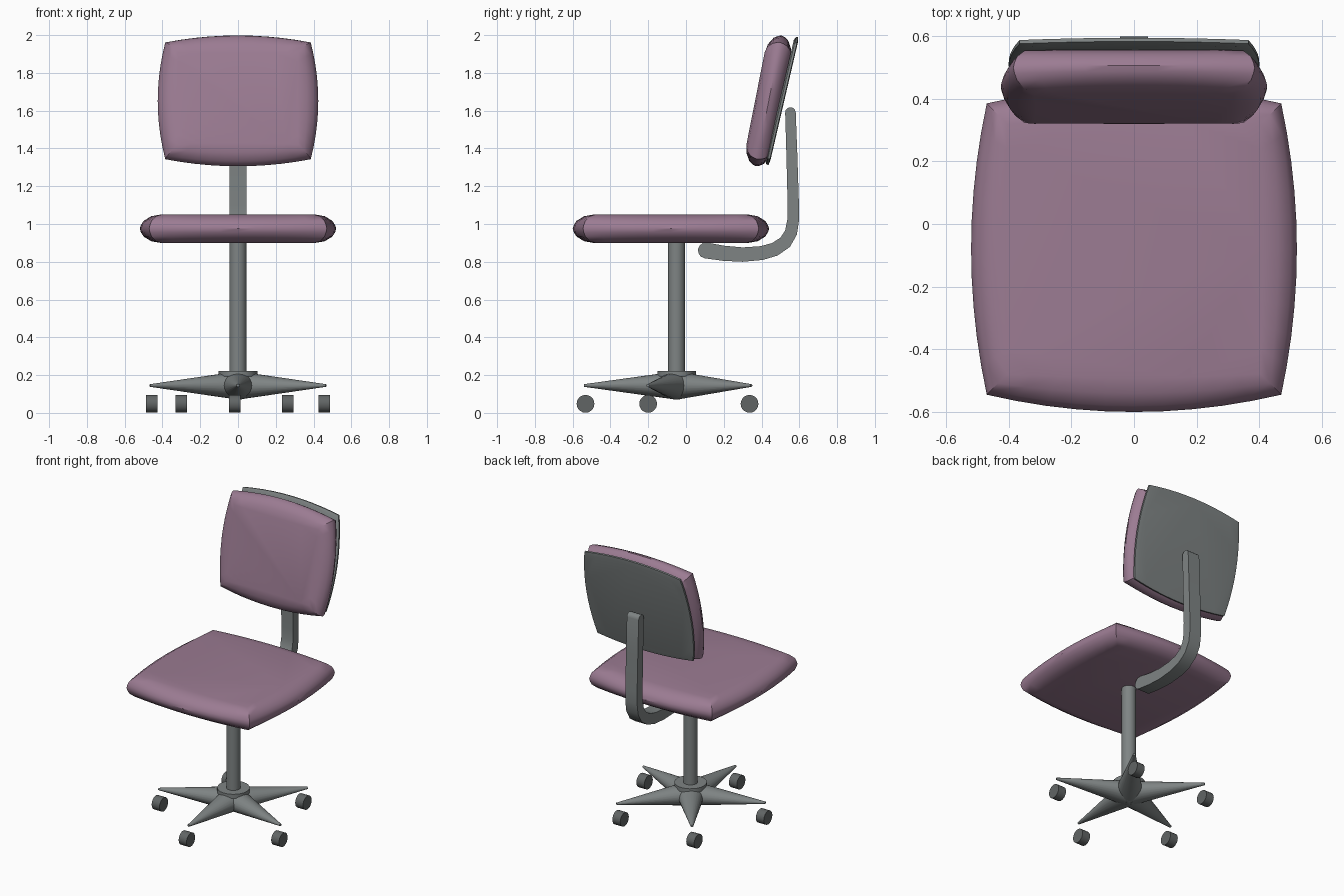
import bpy, bmesh
from math import sin, cos, pi, radians
from mathutils import Matrix, Vector

if "Cube" in bpy.data.objects:
    bpy.data.objects.remove(bpy.data.objects["Cube"])


def material(name, rgb):
    m = bpy.data.materials.new(name)
    m.diffuse_color = (*rgb, 1)
    m.use_nodes = True
    m.node_tree.nodes["Principled BSDF"].inputs["Base Color"].default_value = m.diffuse_color
    return m


fabric = material("mauve_fabric", (0.33, 0.20, 0.29))
metal = material("grey_metal", (0.21, 0.23, 0.23))
dark = material("dark_grey", (0.12, 0.13, 0.13))


def finish(name, bm, mat, angle=35):
    bmesh.ops.recalc_face_normals(bm, faces=bm.faces)
    mesh = bpy.data.meshes.new(name)
    bm.to_mesh(mesh)
    bm.free()
    ob = bpy.data.objects.new(name, mesh)
    bpy.context.collection.objects.link(ob)
    mesh.materials.append(mat)
    bpy.ops.object.select_all(action='DESELECT')
    ob.select_set(True)
    bpy.context.view_layer.objects.active = ob
    bpy.ops.object.shade_smooth_by_angle(angle=radians(angle))
    return ob


def pad(name, corner, bulge, layers, mat, n=10):
    """Four bowed sides meeting at sharp corners, stacked as rings (inset, height)."""
    bm = bmesh.new()
    rings = []
    for inset, h in layers:
        cx, cy = (c - 0.6 * inset for c in corner)
        bx, by = (b - inset for b in bulge)
        pts = []
        for k in range(n):
            t = 2 * k / n - 1
            pts.append((cx * t, -cy - (by - cy) * (1 - t * t)))
        for k in range(n):
            t = 2 * k / n - 1
            pts.append((cx + (bx - cx) * (1 - t * t), cy * t))
        pts += [(-x, -y) for x, y in pts]
        rings.append([bm.verts.new((x, y, h)) for x, y in pts])
    for a, b in zip(rings, rings[1:]):
        for i in range(len(a)):
            j = (i + 1) % len(a)
            bm.faces.new((a[i], a[j], b[j], b[i]))
    bm.faces.new(rings[0])
    bm.faces.new(rings[-1])
    return finish(name, bm, mat)


def cylinder(name, r1, r2, depth, matrix, mat, sides=24):
    bm = bmesh.new()
    bmesh.ops.create_cone(bm, cap_ends=True, segments=sides, radius1=r1,
                          radius2=r2, depth=depth, matrix=matrix)
    return finish(name, bm, mat)


# Cushions
half = [(0, 0), (0.006, 0.25), (0.02, 0.55), (0.06, 0.88), (0.11, 1)]


def cushion_layers(thick):
    up = [(i, h * thick / 2) for i, h in half]
    return [(i, -h) for i, h in up[:0:-1]] + up


seat = pad("seat", (0.47, 0.465), (0.52, 0.52), cushion_layers(0.15), fabric)
seat.location = (0, -0.08, 0.975)

backrest = pad("backrest", (0.385, 0.315), (0.425, 0.353), cushion_layers(0.142), fabric)
backrest.location = (0, 0.438, 1.652)
backrest.rotation_euler.x = radians(90 - 11.2)

# Thin shell behind the backrest
shell = pad("backrest_shell", (0.365, 0.315), (0.40, 0.347),
            [(0.03, -0.012), (0, -0.008), (0, 0.004), (0.02, 0.012)], metal)
shell.location = (0, 0.508, 1.652)
shell.rotation_euler.x = radians(90 - 13.1)

# Bent support bar: centre line (y, z, half thickness) with rounded ends
path = [(0.105, 0.86, 0.042), (0.2, 0.845, 0.040), (0.3, 0.838, 0.038), (0.4, 0.846, 0.037),
        (0.47, 0.866, 0.036), (0.525, 0.903, 0.035), (0.556, 0.955, 0.033),
        (0.567, 1.02, 0.031), (0.568, 1.1, 0.03), (0.561, 1.35, 0.029), (0.553, 1.59, 0.028)]
pts = [Vector(p[:2]) for p in path]
left, right = [], []
for i, p in enumerate(pts):
    d = (pts[min(i + 1, len(pts) - 1)] - pts[max(i - 1, 0)]).normalized()
    nrm = Vector((-d.y, d.x)) * path[i][2]
    left.append(p + nrm)
    right.append(p - nrm)


def cap(p, start):
    return [p + Matrix.Rotation(-pi * k / 6, 2) @ (start - p) for k in range(1, 6)]


outline = left + cap(pts[-1], left[-1]) + right[::-1] + cap(pts[0], right[0])
bm = bmesh.new()
ends = [[bm.verts.new((x, v.x, v.y)) for v in outline] for x in (-0.045, 0.045)]
for ring in ends:
    bm.faces.new(ring)
for i in range(len(outline)):
    bm.faces.new((ends[0][i - 1], ends[0][i], ends[1][i], ends[1][i - 1]))
finish("support_bar", bm, metal)

# Column and hub
T = Matrix.Translation
cylinder("column", 0.045, 0.045, 0.75, T((0, -0.05, 0.535)), metal)
cylinder("hub_collar", 0.102, 0.102, 0.03, T((0, -0.05, 0.207)), metal)

# Five tapered legs, each with a caster under its tip
for k in range(5):
    a = radians(-90 + 72 * k)
    m = (T((0, -0.05, 0.145)) @ Matrix.Rotation(a, 4, 'Z')
         @ Matrix.Diagonal((1, 1.2, 1, 1)) @ Matrix.Rotation(pi / 2, 4, 'Y') @ T((0, 0, 0.245)))
    cylinder(f"leg_{k + 1}", 0.075, 0.007, 0.49, m, metal)
    x = 0.48 * cos(a) - (0.018 if abs(cos(a)) < 0.9 else 0)
    y = 0.48 * sin(a) - 0.052
    cylinder(f"caster_{k + 1}", 0.047, 0.047, 0.06,
             T((x, y, 0.048)) @ Matrix.Rotation(pi / 2, 4, 'Y'), dark, 20)
